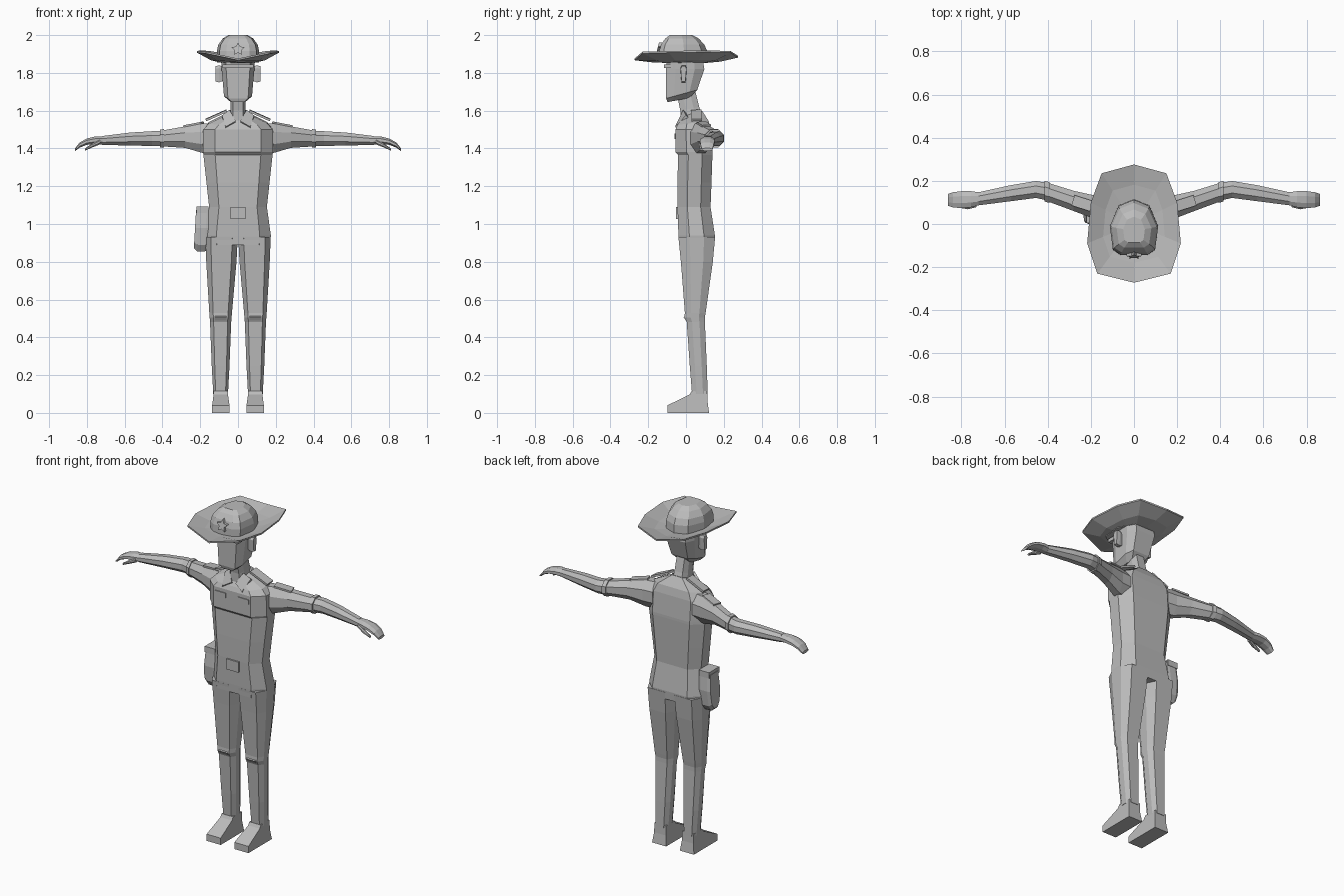
import bpy, bmesh, math
from mathutils import Matrix, Vector

grey = bpy.data.materials.new("plain_grey")
grey.diffuse_color = (0.5, 0.5, 0.5, 1)


def finish(name, bm):
    bmesh.ops.recalc_face_normals(bm, faces=bm.faces)
    me = bpy.data.meshes.new(name)
    bm.to_mesh(me)
    bm.free()
    me.materials.append(grey)
    ob = bpy.data.objects.new(name, me)
    bpy.context.collection.objects.link(ob)
    return ob


def loft(name, rings, cap=True):
    """Skin a list of equal-length point rings."""
    bm = bmesh.new()
    vs = [[bm.verts.new(p) for p in r] for r in rings]
    n = len(vs[0])
    for a, b in zip(vs, vs[1:]):
        for i in range(n):
            bm.faces.new((a[i], a[(i + 1) % n], b[(i + 1) % n], b[i]))
    if cap:
        bm.faces.new(vs[0])
        bm.faces.new(vs[-1])
    return finish(name, bm)


def upright(zf, zb, hx, yf, yb, cx=0.0, k=0.66, c=0.3):
    """Chamfered horizontal section, tilted from zf at the front to zb at the back."""
    d = yb - yf
    pts = [(-k, 0), (k, 0), (1, c), (1, 1 - c), (k, 1), (-k, 1), (-1, 1 - c), (-1, c)]
    return [(cx + hx * u, yf + d * v, zf + (zb - zf) * v) for u, v in pts]


def limb_ring(s, x, y, z, hy, hz):
    """Eight-sided section across the x axis."""
    return [(s * x, y + hy * math.cos(a) * 1.06, z + hz * math.sin(a) * 1.06)
            for a in [math.pi * (i + 0.5) / 4 for i in range(8)]]


def box(name, loc, size, rot=(0, 0, 0)):
    bm = bmesh.new()
    bmesh.ops.create_cube(bm, size=1)
    m = Matrix.Translation(loc)
    for ang, ax in zip(rot, "XYZ"):
        m = m @ Matrix.Rotation(ang, 4, ax)
    bmesh.ops.transform(bm, matrix=m @ Matrix.Diagonal((*size, 1)), verts=bm.verts)
    return finish(name, bm)


# Torso with chest overhang, waist and hips
loft("torso", [upright(*r) for r in [
    (0.89, 0.89, 0.170, -0.037, 0.150),
    (0.94, 0.94, 0.174, -0.040, 0.153),
    (1.09, 1.09, 0.153, -0.045, 0.130),
    (1.22, 1.22, 0.167, -0.045, 0.135),
    (1.365, 1.365, 0.183, -0.042, 0.140),
    (1.380, 1.380, 0.185, -0.056, 0.140),
    (1.500, 1.500, 0.185, -0.056, 0.130),
    (1.525, 1.545, 0.155, -0.045, 0.120),
    (1.570, 1.600, 0.050, -0.015, 0.085)]])

# Neck and head
loft("neck", [upright(*r) for r in [
    (1.53, 1.58, 0.045, -0.030, 0.085),
    (1.60, 1.62, 0.040, -0.030, 0.070),
    (1.70, 1.72, 0.038, -0.050, 0.045)]])
loft("head", [upright(*r, 0, 0.72, 0.25) for r in [
    (1.645, 1.668, 0.045, -0.098, 0.020),
    (1.665, 1.710, 0.074, -0.105, 0.060),
    (1.820, 1.820, 0.087, -0.105, 0.097),
    (1.900, 1.900, 0.090, -0.100, 0.085)]])
box("brow_band", (0, -0.095, 1.835), (0.165, 0.045, 0.02))

# Hat brim: ten-sided, sides curled up, front and back dipped
half = [(0.17, -0.23, 1.908), (0.217, -0.09, 1.912), (0.2, 0.10, 1.915), (0.15, 0.235, 1.912)]
edge = [(0, -0.272, 1.872)] + half + [(0, 0.276, 1.886)]
edge += [(-x, y, z) for x, y, z in reversed(half)]


def scaled(f, zmix, dz):
    return [(x * f, y * f, 1.862 + (z - 1.862) * zmix + dz) for x, y, z in edge]


loft("hat_brim", [scaled(0.40, 0, 0.006), scaled(0.66, 0.28, 0.006), scaled(1, 1, 0.004),
                  scaled(1, 1, -0.005), scaled(0.66, 0.28, -0.009), scaled(0.40, 0, -0.009)])

# Hat crown, pointed towards the back
crown = [(-0.062, -0.145), (0.062, -0.145), (0.098, -0.12), (0.112, -0.01), (0.072, 0.085),
         (0, 0.115), (-0.072, 0.085), (-0.112, -0.01), (-0.098, -0.12)]
loft("hat_crown", [[(x * f, -0.035 + (y + 0.035) * g, z) for x, y in crown]
                   for f, g, z in [(1, 1, 1.855), (1, 0.98, 1.915), (0.93, 0.88, 1.950),
                                   (0.72, 0.68, 1.982), (0.45, 0.46, 2.0)]])

# Five-pointed hat badge
star = [(0.036 * (1 if i % 2 == 0 else 0.5) * math.sin(i * math.pi / 5),
         0.036 * (1 if i % 2 == 0 else 0.5) * math.cos(i * math.pi / 5)) for i in range(10)]
loft("hat_badge", [[(x, y - (0.25 * (1.925 - 1.925 - z)), 1.925 + z) for x, z in star]
                   for y in (-0.152, -0.136)])

# Belt buckle
box("belt_buckle", (0, -0.047, 1.058), (0.08, 0.014, 0.062))

# Holster on one hip: side outline given thickness and leaning outward
outline = [(0.01, 1.09), (0.095, 1.09), (0.105, 0.98), (0.095, 0.89), (0.07, 0.855),
           (0.035, 0.855), (0.01, 0.89), (0.0, 0.98)]
loft("holster", [[(x - (1.09 - z) * 0.05, 0.05 + (y - 0.05) * f, 0.97 + (z - 0.97) * f)
                  for y, z in outline]
                 for x, f in [(-0.150, 0.95), (-0.165, 1), (-0.205, 1), (-0.222, 0.86)]])
box("holster_flap", (-0.188, 0.052, 1.075), (0.066, 0.096, 0.035))

for s, side in ((1, "left"), (-1, "right")):
    # Trouser leg with a slight knee
    loft(side + "_leg", [upright(z, z, hx, yf, yb, s * cx) for z, cx, hx, yf, yb in [
        (0.93, 0.087, 0.086, -0.040, 0.154),
        (0.80, 0.088, 0.080, -0.027, 0.142),
        (0.53, 0.092, 0.060, -0.006, 0.104),
        (0.505, 0.092, 0.058, -0.008, 0.100),
        (0.48, 0.092, 0.056, 0.004, 0.100),
        (0.25, 0.092, 0.047, 0.020, 0.110),
        (0.10, 0.092, 0.039, 0.032, 0.115)]])
    box(side + "_knee_fold", (s * 0.092, 0.002, 0.505), (0.06, 0.022, 0.022), (0.6, 0, 0))

    # Shoe: side outline lofted across its width
    shoe = [(-0.098, 0), (-0.098, 0.04), (0.02, 0.098), (0.03, 0.115), (0.112, 0.115),
            (0.114, 0.06), (0.122, 0)]
    loft(side + "_shoe", [[(s * (0.091 + t * (0.046 if z < 0.05 else 0.038)), y, z)
                           for y, z in shoe] for t in (-1, 1)])

    # Sleeve, forearm and hand
    loft(side + "_sleeve", [limb_ring(s, *r) for r in [
        (0.13, 0.065, 1.455, 0.065, 0.080),
        (0.19, 0.080, 1.455, 0.055, 0.080),
        (0.28, 0.107, 1.460, 0.048, 0.058),
        (0.40, 0.148, 1.453, 0.044, 0.043)]])
    loft(side + "_cuff", [limb_ring(s, *r) for r in [
        (0.392, 0.146, 1.454, 0.049, 0.049), (0.414, 0.152, 1.453, 0.049, 0.049)]])
    loft(side + "_forearm", [limb_ring(s, *r) for r in [
        (0.40, 0.150, 1.453, 0.042, 0.042),
        (0.455, 0.160, 1.452, 0.040, 0.040),
        (0.57, 0.143, 1.450, 0.038, 0.035),
        (0.72, 0.117, 1.442, 0.031, 0.024)]])
    loft(side + "_hand", [limb_ring(s, *r) for r in [
        (0.715, 0.117, 1.442, 0.030, 0.023),
        (0.755, 0.115, 1.443, 0.038, 0.021),
        (0.800, 0.113, 1.436, 0.040, 0.017),
        (0.838, 0.112, 1.418, 0.036, 0.014),
        (0.862, 0.112, 1.394, 0.028, 0.008)]])
    loft(side + "_thumb", [limb_ring(s, *r) for r in [
        (0.73, 0.092, 1.435, 0.014, 0.014),
        (0.77, 0.080, 1.417, 0.012, 0.011),
        (0.81, 0.082, 1.394, 0.007, 0.006)]])

    # Ear
    loft(side + "_ear", [[(s * x, -0.014 + y * f, 1.795 + z * f) for y, z in
                          [(-0.016, 0.03), (-0.008, 0.045), (0.012, 0.045), (0.018, 0.03),
                           (0.012, -0.045), (-0.01, -0.045)]]
                         for x, f in [(0.075, 0.8), (0.100, 1), (0.120, 0.9)]])

    # Collar wing, shoulder strap, sleeve patch and chest pocket flap
    wing = [Vector((s * 0.045, -0.015, 1.605)), Vector((s * 0.012, -0.042, 1.545)),
            Vector((s * 0.065, -0.058, 1.515)), Vector((s * 0.085, 0.0, 1.575))]
    loft(side + "_collar", [wing, [p + Vector((0, 0.012, -0.012)) for p in wing]])
    box(side + "_shoulder_strap", (s * 0.115, 0.055, 1.575), (0.12, 0.055, 0.012),
        (0.05, s * 0.42, 0))
    box(side + "_sleeve_patch", (s * 0.235, 0.095, 1.528), (0.10, 0.05, 0.01),
        (0, s * 0.19, s * 0.3))
    box(side + "_pocket_flap", (s * 0.075, -0.057, 1.465), (0.07, 0.008, 0.028))
